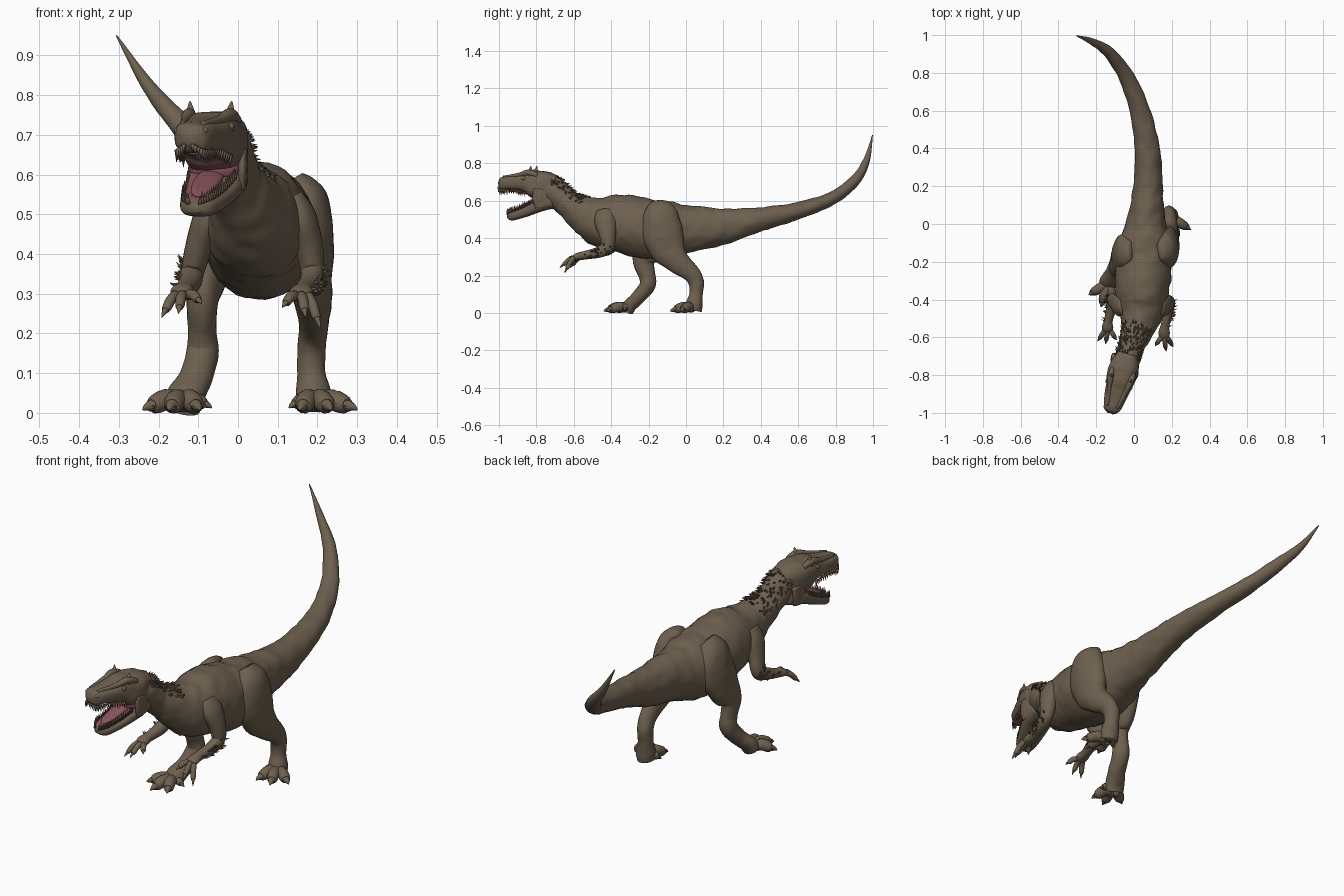
import bpy, bmesh, math, random
from mathutils import Vector, Matrix, noise

if "Cube" in bpy.data.objects:
    bpy.data.objects.remove(bpy.data.objects["Cube"])

random.seed(4)


def material(name, rgb):
    m = bpy.data.materials.new(name)
    m.diffuse_color = (*rgb, 1)
    m.use_nodes = True
    m.node_tree.nodes["Principled BSDF"].inputs["Base Color"].default_value = m.diffuse_color
    return m


SKIN = material("brown hide", (0.155, 0.118, 0.078))
PINK = material("mouth pink", (0.24, 0.085, 0.105))
BONE = material("palate tan", (0.34, 0.28, 0.18))
X = Vector((1, 0, 0))


def sample(pts, t):
    """Catmull-Rom point (x, y, z, half width, half height) at t in 0..1"""
    u = t * (len(pts) - 1)
    i = min(int(u), len(pts) - 2)
    f = u - i
    g = lambda k: pts[max(0, min(len(pts) - 1, k))]
    return [0.5 * (2 * b + (c - a) * f + (2 * a - 5 * b + 4 * c - d) * f * f
                   + (3 * b - a - 3 * c + d) * f ** 3)
            for a, b, c, d in zip(g(i - 1), g(i), g(i + 1), g(i + 2))]


def frame(pts, t):
    """Centre, tangent, side and depth axes with half sizes"""
    s = sample(pts, t)
    tan = (Vector(sample(pts, min(1, t + .01))[:3])
           - Vector(sample(pts, max(0, t - .01))[:3])).normalized()
    b = tan.cross(X).normalized()
    a = b.cross(tan)
    return Vector(s[:3]), tan, a, b, max(s[3], .001), max(s[4], .001)


def finish(name, bm, mats):
    me = bpy.data.meshes.new(name)
    for f in bm.faces:
        f.smooth = True
    bm.to_mesh(me)
    bm.free()
    for m in mats:
        me.materials.append(m)
    ob = bpy.data.objects.new(name, me)
    bpy.context.collection.objects.link(ob)
    return ob


def loft(name, pts, n=24, sub=5, e=1.0, rough=0.0, rule=None, mats=(SKIN,)):
    bm = bmesh.new()
    rings = []
    steps = (len(pts) - 1) * sub
    for k in range(steps + 1):
        c, tan, a, b, hw, hh = frame(pts, k / steps)
        ring = []
        for j in range(n):
            w = 2 * math.pi * (j + .5) / n
            cx, sx = math.cos(w), math.sin(w)
            off = (a * hw * math.copysign(abs(cx) ** e, cx)
                   + b * hh * math.copysign(abs(sx) ** e, sx))
            p = c + off
            p += off.normalized() * rough * noise.noise(p * 22) * min(1, hw * 12)
            ring.append(bm.verts.new(p))
        rings.append(ring)
    for r, q in zip(rings, rings[1:]):
        for j in range(n):
            bm.faces.new((r[j], r[(j + 1) % n], q[(j + 1) % n], q[j]))
    bm.faces.new(rings[0])
    bm.faces.new(rings[-1])
    bmesh.ops.recalc_face_normals(bm, faces=bm.faces)
    bm.normal_update()
    if rule:
        for f in bm.faces:
            f.material_index = rule(f.normal, f.calc_center_median())
    return finish(name, bm, mats)


def spikes(name, items, sides=6, mat=SKIN):
    """Cones from (base, direction, radius, length)"""
    bm = bmesh.new()
    for p, d, r, length in items:
        d = d.normalized()
        rot = Vector((0, 0, 1)).rotation_difference(d).to_matrix().to_4x4()
        bmesh.ops.create_cone(bm, cap_ends=True, segments=sides, radius1=r, radius2=r * .1,
                              depth=length, matrix=Matrix.Translation(p + d * length / 2) @ rot)
    return finish(name, bm, [mat])


def ball(name, loc, size, mat=SKIN, yaw=0):
    bm = bmesh.new()
    mtx = (Matrix.Translation(loc) @ Matrix.Rotation(yaw, 4, 'Z') @ Matrix.Diagonal((*size, 1)))
    bmesh.ops.create_uvsphere(bm, u_segments=16, v_segments=10, radius=1, matrix=mtx)
    return finish(name, bm, [mat])


# Neck, torso and tail in one sweep
BODY = [(-.05, -.77, .68, .06, .06), (-.03, -.705, .65, .068, .075), (-.01, -.635, .587, .07, .072),
        (.02, -.55, .53, .09, .10), (.04, -.45, .487, .125, .137), (.045, -.33, .475, .143, .157),
        (.055, -.2, .447, .148, .16), (.06, -.08, .445, .135, .15), (.065, .02, .45, .103, .125),
        (.075, .2, .463, .078, .096), (.07, .4, .502, .066, .064), (.03, .6, .547, .054, .045),
        (-.04, .78, .612, .042, .035), (-.13, .905, .71, .031, .029), (-.22, .965, .815, .018, .018),
        (-.306, .997, .95, .002, .002)]
loft("body_and_tail", BODY, n=40, sub=8, rough=.007)

# Bristles over the back of the neck
bristles = []
for _ in range(170):
    c, tan, a, b, hw, hh = frame(BODY, random.uniform(.015, .185))
    w = random.uniform(-1.25, 1.25)
    out = a * hw * math.sin(w) - b * hh * math.cos(w)
    bristles.append((c + out * .97, out.normalized() + tan * .7, .005, .02))
spikes("neck_bristles", bristles, 5)

# Head frame: d runs forward to the snout, s to the side
FWD = Vector((-.29, -.957, 0))
SIDE = Vector((.957, -.29, 0))


def P(d, s, z):
    return Vector((-.04, -.72, z)) + FWD * d + SIDE * s


def head_pts(rows):
    return [(*P(d, 0, (zt + zb) / 2), hw, (zt - zb) / 2) for d, hw, zt, zb in rows]


SKULL = head_pts([(-.03, .055, .735, .61), (.02, .075, .752, .60), (.07, .079, .76, .605),
                  (.115, .074, .76, .63), (.16, .066, .747, .647), (.21, .057, .737, .655),
                  (.25, .05, .733, .655), (.278, .038, .722, .657), (.293, .012, .70, .675)])
JAW = head_pts([(-.02, .06, .635, .56), (.03, .075, .63, .55), (.08, .072, .60, .536),
                (.13, .063, .573, .518), (.18, .054, .553, .503), (.22, .042, .54, .494),
                (.243, .016, .527, .505)])


def depth(c):
    return (c - Vector((-.04, -.72, 0))).dot(FWD)


loft("upper_head", SKULL, n=32, e=.72, rough=.004, mats=(SKIN, PINK),
     rule=lambda n, c: int(n.z < -.75 and .04 < depth(c) < .28))
loft("lower_jaw", JAW, n=32, e=.7, mats=(SKIN, PINK),
     rule=lambda n, c: int(n.z > .72 and .04 < depth(c) < .232))
ball("throat", P(.065, 0, .615), (.066, .035, .04), PINK, -.294)
loft("tongue", [(*P(.06, 0, .61), .03, .012), (*P(.13, 0, .583), .034, .012),
                (*P(.19, 0, .556), .025, .009), (*P(.215, 0, .545), .006, .003)], n=14, mats=(PINK,))
loft("palate_ridge", [(*P(.1, 0, .632), .02, .008), (*P(.17, 0, .648), .022, .008),
                      (*P(.24, 0, .655), .012, .005)], n=12, mats=(BONE,))

# Teeth along both jaws
for name, pts, sgn, t0, t1 in (("upper_teeth", SKULL, -1, .42, .985), ("lower_teeth", JAW, 1, .36, .98)):
    teeth = []
    for i in range(19):
        t = t0 + (t1 - t0) * i / 18
        c, tan, a, b, hw, hh = frame(pts, t)
        for s in (-1, 1):
            base = c + SIDE * s * hw * .86 + Vector((0, 0, sgn * hh * .8))
            teeth.append((base, Vector((0, 0, sgn)) + FWD * .1, .006, random.uniform(.022, .032)))
    spikes(name, teeth)

# Brow horns, snout ridges, eyes and nostril bumps
horns = []
for s in (-1, 1):
    horns.append((P(.105, s * .05, .735), Vector((0, 0, 1)) + SIDE * s * .1 - FWD * .15, .02, .05))
    side = "right" if s > 0 else "left"
    loft(side + "_snout_ridge", [(*P(.06, s * .058, .735), .012, .012), (*P(.11, s * .054, .75), .017, .017),
                                 (*P(.17, s * .044, .737), .012, .012), (*P(.26, s * .026, .727), .007, .007)], n=12)
    ball(side + "_eye", P(.135, s * .066, .72), (.008, .013, .011), SKIN, -.294)
    ball(side + "_nostril", P(.265, s * .036, .71), (.009, .014, .01), SKIN, -.294)
    # Cheek skin joining the jaws
    loft(side + "_cheek", [(*P(.03, s * .062, .66), .014, .05), (*P(.035, s * .064, .61), .014, .05),
                           (*P(.03, s * .06, .565), .012, .04)], n=12)
spikes("brow_horns", horns, 10)


# Digits: padded toe or finger ending in a claw
def digit(name, base, tip, r, arch):
    b, t = Vector(base), Vector(tip)
    rows = []
    for f, k, up in ((0, 1, 0), (.35, 1, arch), (.62, .92, arch * .6), (.74, .75, arch * .5),
                     (.76, .55, arch * .5), (.9, .34, arch * .35), (1, .06, 0)):
        p = b.lerp(t, f)
        rows.append((p.x, p.y, p.z + up, r * k, r * k))
    loft(name, rows, n=12, sub=3)


# Legs: thigh, shin, ankle and foot; then toes
LEGS = {
    "right": ([(.14, -.135, .59, .025, .05), (.168, -.135, .54, .056, .088), (.176, -.13, .45, .064, .11),
               (.18, -.10, .35, .058, .098), (.19, -.045, .275, .046, .066), (.19, .025, .215, .036, .048),
               (.185, .054, .165, .036, .042), (.184, .054, .10, .036, .036), (.19, .045, .05, .044, .044),
               (.19, .038, .014, .044, .046)],
              [(.30, -.03, .008), (.235, -.085, .008), (.155, -.08, .008), (.128, .01, .012)]),
    "left": ([(-.02, -.14, .585, .025, .05), (-.046, -.15, .53, .05, .088), (-.058, -.16, .44, .058, .108),
              (-.075, -.19, .35, .05, .092), (-.09, -.225, .28, .04, .062), (-.09, -.21, .205, .036, .046),
              (-.09, -.205, .15, .04, .043), (-.106, -.25, .09, .042, .038), (-.13, -.295, .045, .048, .036),
              (-.14, -.315, .015, .046, .036)],
             [(-.24, -.375, .008), (-.175, -.44, .008), (-.095, -.425, .008), (-.066, -.33, .012)])}
for side, (rows, tips) in LEGS.items():
    loft(side + "_leg", rows, n=28, sub=6, rough=.005)
    x, y = rows[-1][:2]
    for i, tip in enumerate(tips):
        base = Vector((x, y, .028)).lerp(Vector((tip[0], tip[1], .028)), .1)
        digit(f"{side}_toe_{i + 1}", base, tip, .027 if i < 3 else .018, .012)

# Arms, fingers and elbow quills
ARMS = {
    "right": ([(.13, -.43, .54, .035, .05), (.158, -.43, .49, .04, .06), (.178, -.42, .42, .036, .046),
               (.187, -.42, .355, .03, .036), (.18, -.465, .325, .028, .03), (.165, -.535, .31, .023, .023),
               (.16, -.575, .303, .03, .02), (.16, -.60, .295, .026, .016)],
              [(.112, -.645, .265), (.17, -.675, .24), (.207, -.65, .212)]),
    "left": ([(-.05, -.43, .54, .035, .05), (-.075, -.43, .49, .038, .06), (-.098, -.415, .42, .034, .046),
              (-.115, -.405, .355, .03, .036), (-.12, -.445, .33, .028, .03), (-.135, -.51, .312, .023, .023),
              (-.14, -.545, .305, .03, .02), (-.14, -.565, .297, .026, .016)],
             [(-.092, -.615, .275), (-.15, -.635, .25), (-.192, -.62, .24)])}
for side, (rows, tips) in ARMS.items():
    sg = 1 if side == "right" else -1
    loft(side + "_arm", rows, n=20, rough=.003)
    for i, tip in enumerate(tips):
        base = Vector(rows[-1][:3]) + X * (i - 1) * .016 * sg
        digit(f"{side}_finger_{i + 1}", base, tip, .013, .008)
    quills = []
    for _ in range(28):
        c, tan, a, b, hw, hh = frame(rows, random.uniform(.38, .72))
        w = random.uniform(-.7, .9)
        out = a * sg * hw * math.cos(w) + Vector((0, .7, -.7)) * hh * math.sin(w)
        quills.append((c + out * .9, out.normalized() - tan * .5, .005, .022))
    spikes(side + "_elbow_quills", quills, 5)
